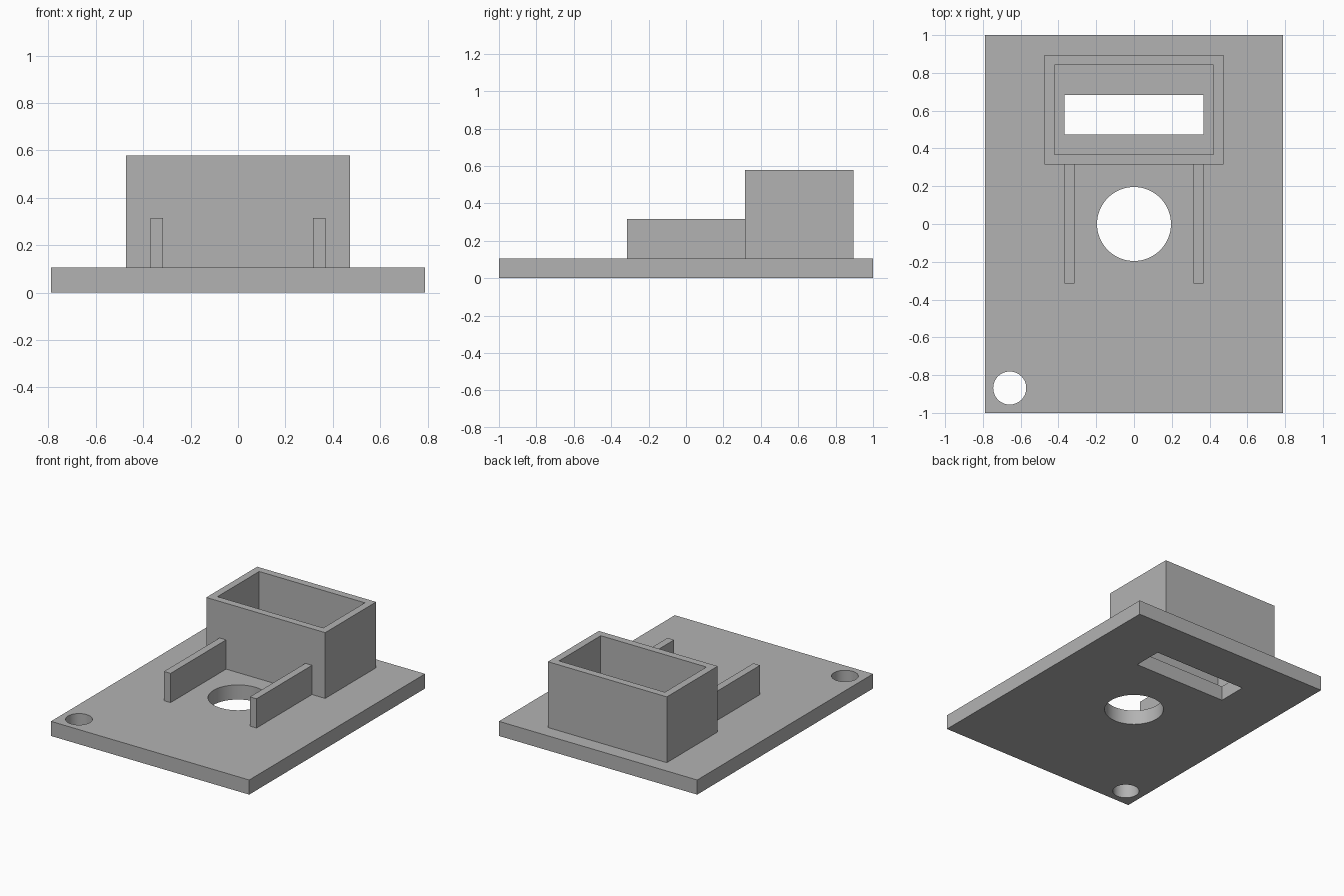
import bpy
import math

cube = bpy.data.objects.get("Cube")
if cube:
    bpy.data.objects.remove(cube, do_unlink=True)

grey = bpy.data.materials.new("plain grey")
grey.use_nodes = True
colour = (0.45, 0.45, 0.45, 1)
grey.diffuse_color = colour
grey.node_tree.nodes["Principled BSDF"].inputs["Base Color"].default_value = colour

U = 1 / 19  # one design unit


def box(name, x, y, z):
    """Box from (low, high) ranges in design units."""
    ranges = (x, y, z)
    bpy.ops.mesh.primitive_cube_add(size=1, location=[(a + b) / 2 * U for a, b in ranges])
    ob = bpy.context.object
    ob.name = name
    ob.scale = [(b - a) * U for a, b in ranges]
    bpy.ops.object.transform_apply(location=True, rotation=False, scale=True)
    ob.data.materials.append(grey)
    return ob


def drill(name, x, y, radius):
    bpy.ops.mesh.primitive_cylinder_add(vertices=96, radius=radius * U, depth=1,
                                        location=(x * U, y * U, 0))
    ob = bpy.context.object
    ob.name = name
    ob.data.materials.append(grey)
    return ob


def cut(target, cutter):
    cutter.hide_render = True
    mod = target.modifiers.new("cut", 'BOOLEAN')
    mod.operation = 'DIFFERENCE'
    mod.solver = 'EXACT'
    mod.object = cutter
    bpy.context.view_layer.objects.active = target
    bpy.ops.object.modifier_apply(modifier=mod.name)
    bpy.data.objects.remove(cutter, do_unlink=True)


# Base plate with round holes and a slot
base = box("base_plate", (-15, 15), (-19, 19), (0, 2))
cut(base, drill("centre_hole_cutter", 0, 0, 3.72))
cut(base, drill("corner_hole_cutter", -12.5, -16.5, 1.66))
cut(base, box("slot_cutter", (-7, 7), (9, 13), (-1, 3)))

# Open-topped housing standing around the slot
housing = box("housing", (-9, 9), (6, 17), (2, 11))
cut(housing, box("cavity_cutter", (-8, 8), (7, 16), (1, 12)))

# Pair of guide ribs in front of the housing
for side, name in ((1, "left_rib"), (-1, "right_rib")):
    box(name, sorted((6 * side, 7 * side)), (-6, 6), (2, 6))

# Smooth hole walls, sharp edges elsewhere
bpy.ops.object.select_all(action='DESELECT')
base.select_set(True)
bpy.context.view_layer.objects.active = base
bpy.ops.object.shade_smooth_by_angle(angle=math.radians(30))
